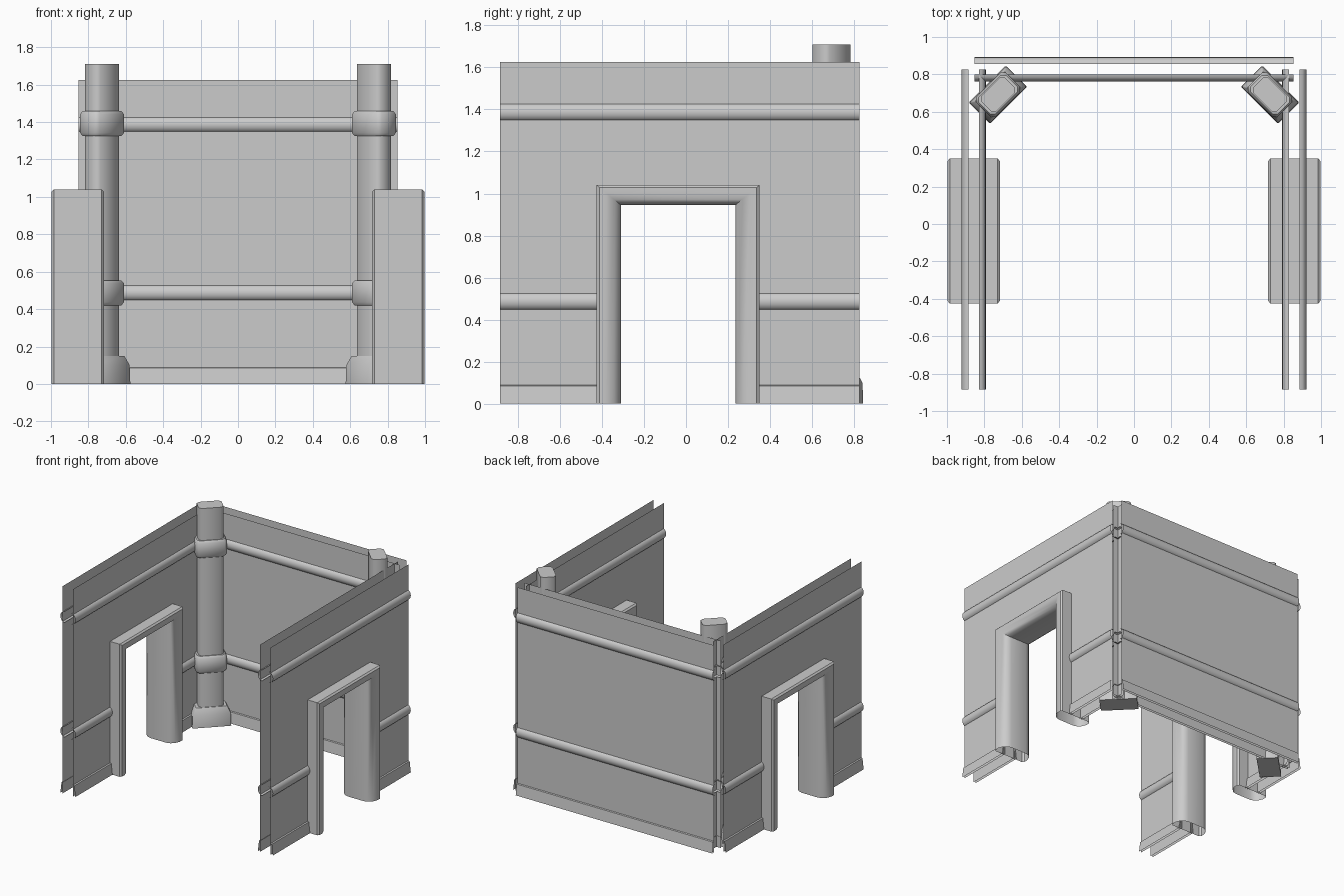
import bpy, bmesh, math
from mathutils import Vector

if "Cube" in bpy.data.objects:
    bpy.data.objects.remove(bpy.data.objects["Cube"])

grey = bpy.data.materials.new("plain_grey")
grey.use_nodes = True
grey.diffuse_color = (0.6, 0.6, 0.6, 1)
grey.node_tree.nodes["Principled BSDF"].inputs["Base Color"].default_value = (0.6, 0.6, 0.6, 1)

WALL_TOP = 1.625
GAP = 0.045                      # half the distance between the two skins of a wall
DOOR = (-0.425, 0.35, 1.04)      # outer edges of the door frame


def finish(name, bm, angle=35):
    mesh = bpy.data.meshes.new(name)
    bm.to_mesh(mesh)
    bm.free()
    mesh.materials.append(grey)
    obj = bpy.data.objects.new(name, mesh)
    bpy.context.collection.objects.link(obj)
    bpy.ops.object.select_all(action='DESELECT')
    obj.select_set(True)
    bpy.context.view_layer.objects.active = obj
    bpy.ops.object.shade_smooth_by_angle(angle=math.radians(angle))


def loft(bm, rings, closed=False):
    """Bridge successive rows of points with quads."""
    rows = [[bm.verts.new(p) for p in r] for r in rings]
    n = len(rows[0])
    for a, b in zip(rows, rows[1:]):
        for i in range(n if closed else n - 1):
            j = (i + 1) % n
            bm.faces.new((a[i], a[j], b[j], b[i]))
    return rows


def strip(name, place, out, profile, spans):
    """Open moulding or panel: profile of (depth, height) drawn along each span."""
    bm = bmesh.new()
    for a0, a1 in spans:
        loft(bm, [[place(a, out * (GAP + d), z) for d, z in profile] for a in (a0, a1)])
    outward = Vector(place(0, out, 0)) - Vector(place(0, 0, 0))
    bm.normal_update()
    for f in bm.faces:
        if f.normal.dot(outward) < -1e-6:
            f.normal_flip()
    finish(name, bm, 50)


def rail_profile(mid):
    steps = [math.pi * i / 8 for i in range(9)]
    return [(-0.016 + 0.036 * math.sin(t), mid + 0.043 * math.cos(t)) for t in steps]


def wall(name, place, start, end, door=False):
    full = [(start, end)]
    low = [(start, DOOR[0] + 0.01), (DOOR[1] - 0.01, end)] if door else full
    head = DOOR[2] - 0.01
    for out, skin in ((-1, "inner"), (1, "outer")):
        label = f"{name}_{skin}"
        strip(label + "_lower_panel", place, out, [(0, 0), (0, head)], low)
        strip(label + "_upper_panel", place, out, [(0, head), (0, WALL_TOP)], full)
        strip(label + "_upper_rail", place, out, rail_profile(1.387), full)
        strip(label + "_lower_rail", place, out, rail_profile(0.487), low)
        strip(label + "_skirting", place, out, [(-0.005, 0.09), (0.01, 0.085), (0.02, 0)], low)


def door_frame(name, place):
    # Chamfered section: (depth, share of the frame width from the outer edge)
    half = [(0.128, 0), (0.14, 0.12), (0.14, 0.4), (0.125, 0.72), (0.1, 0.92), (0.07, 1)]
    section = half + [(-d, u) for d, u in reversed(half)]
    y0, y1, top = DOOR
    path = [(y0, 0, 1, 0), (y0, top, 1, -1), (y1, top, -1, -1), (y1, 0, -1, 0)]
    bm = bmesh.new()
    loft(bm, [[place(a + sa * u * 0.115, d, z + sz * u * 0.095) for d, u in section]
              for a, z, sa, sz in path], closed=True)
    bmesh.ops.recalc_face_normals(bm, faces=bm.faces)
    finish(name, bm, 40)


def pillar(name, side, layers, chamfer):
    """Stack of chamfered rectangles (height, width, depth) turned across the corner."""
    angle = -side * math.pi / 4
    c, s = math.cos(angle), math.sin(angle)
    rings = []
    for z, w, d in layers:
        w, d, k = w / 2, d / 2, chamfer
        pts = [(w - k, -d), (w, k - d), (w, d - k), (w - k, d),
               (k - w, d), (-w, d - k), (-w, k - d), (k - w, -d)]
        rings.append([(side * 0.727 + x * c - y * s, 0.692 + x * s + y * c, z) for x, y in pts])
    bm = bmesh.new()
    rows = loft(bm, rings, closed=True)
    bm.faces.new(rows[0])
    bm.faces.new(rows[-1])
    bmesh.ops.recalc_face_normals(bm, faces=bm.faces)
    finish(name, bm, 50)


# Back wall
wall("back_wall", lambda a, d, z: (a, 0.827 + d, z), -0.853, 0.853)

# Side walls with doorways, and corner pillars
for side, label in ((1, "left"), (-1, "right")):
    def place(a, d, z, side=side):
        return (side * (0.857 + d), a, z)
    wall(label + "_wall", place, -0.885, 0.825, door=True)
    door_frame(label + "_door_frame", place)
    pillar(label + "_pillar", side, [(0, 0.18, 0.115), (1.71, 0.18, 0.115)], 0.02)
    pillar(label + "_pillar_base", side,
           [(0, 0.28, 0.16), (0.1, 0.275, 0.155), (0.15, 0.225, 0.125)], 0.006)
    for mid, level in ((0.487, "lower"), (1.392, "upper")):
        pillar(f"{label}_{level}_collar", side,
               [(mid - 0.067, 0.205, 0.127), (mid - 0.05, 0.225, 0.147),
                (mid + 0.05, 0.225, 0.147), (mid + 0.067, 0.205, 0.127)], 0.02)
